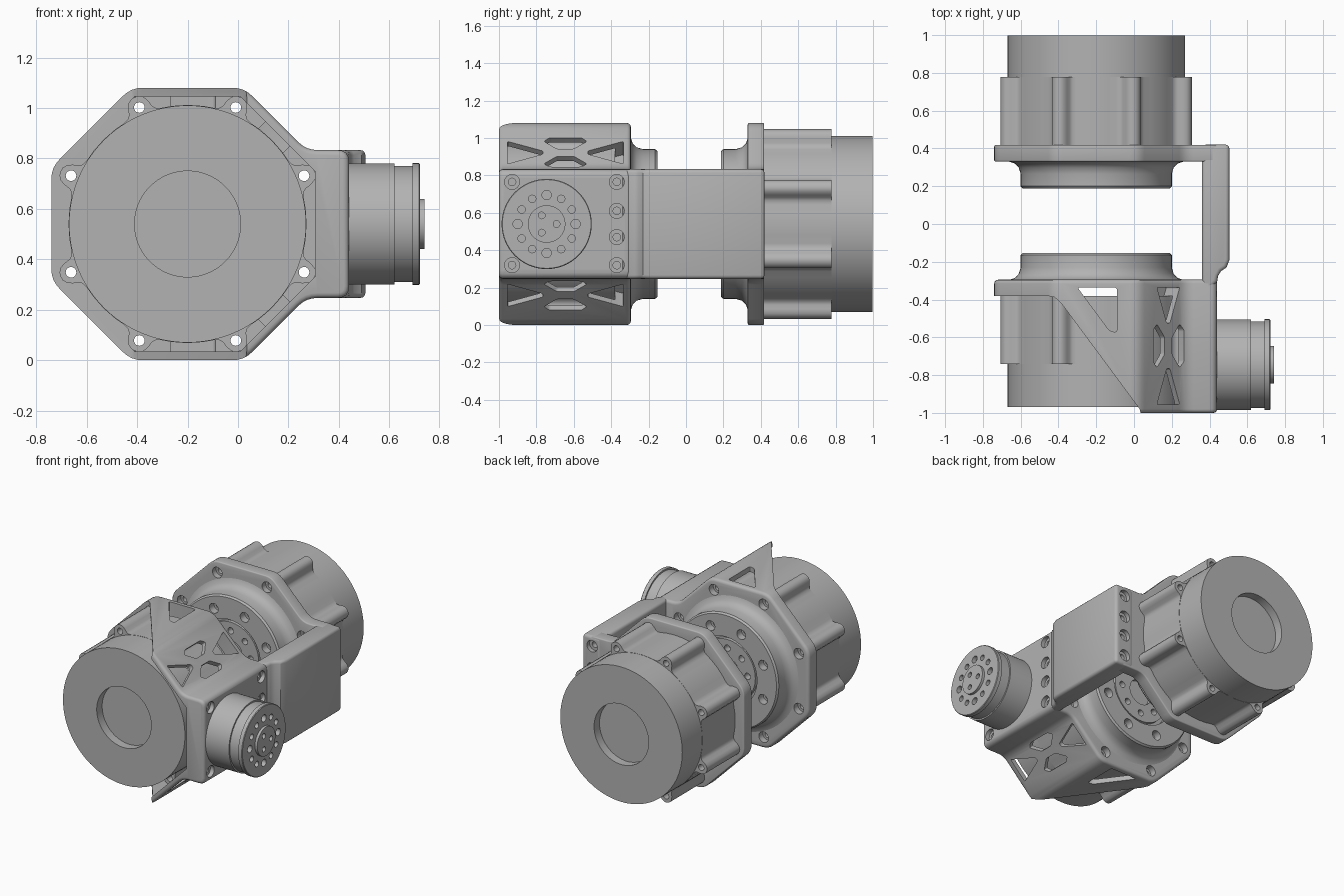
import bpy, bmesh
from math import cos, sin, pi, sqrt
from mathutils import Vector, Matrix

if "Cube" in bpy.data.objects:
    bpy.data.objects.remove(bpy.data.objects["Cube"], do_unlink=True)

grey = bpy.data.materials.new("machined_grey")
grey.use_nodes = True
grey.diffuse_color = (0.45, 0.45, 0.45, 1)
grey.node_tree.nodes["Principled BSDF"].inputs["Base Color"].default_value = grey.diffuse_color

X, Y, Z = Vector((1, 0, 0)), Vector((0, 1, 0)), Vector((0, 0, 1))
CX, CZ = -0.2, 0.54          # axis shared by the two large motors
HALF, NECK = 0.54, 0.293     # octagon half width, neck half height
FACES = [pi / 8 + k * pi / 4 for k in range(8)]


def frame(origin, u, v):
    """Local axes u, v and their normal, placed at origin."""
    m = Matrix((u, v, u.cross(v))).transposed().to_4x4()
    m.translation = Vector(origin)
    return m


def loft(bm, rings, m):
    """Closed solid through rings of equal length, capped at both ends."""
    vs = [[bm.verts.new(m @ Vector(p)) for p in ring] for ring in rings]
    n = len(vs[0])
    for a, b in zip(vs, vs[1:]):
        for i in range(n):
            bm.faces.new((a[i], a[(i + 1) % n], b[(i + 1) % n], b[i]))
    bm.faces.new(vs[0][::-1])
    bm.faces.new(vs[-1])


def prism(bm, pts, m, depth):
    loft(bm, [[(u, v, t) for u, v in pts] for t in (0, depth)], m)


def lathe(bm, profile, m, at=(0, 0), n=72):
    loft(bm, [[(at[0] + r * cos(2 * pi * i / n), at[1] + r * sin(2 * pi * i / n), t)
               for i in range(n)] for r, t in profile], m)


def build(name, fill):
    bm = bmesh.new()
    fill(bm)
    bmesh.ops.recalc_face_normals(bm, faces=bm.faces)
    me = bpy.data.meshes.new(name)
    bm.to_mesh(me)
    bm.free()
    me.materials.append(grey)
    ob = bpy.data.objects.new(name, me)
    bpy.context.collection.objects.link(ob)
    return ob


def finish(ob, cutters=(), bevel=0):
    """Bevel first, then cut, and bake the result."""
    if bevel:
        mod = ob.modifiers.new("edge_round", "BEVEL")
        mod.width, mod.segments, mod.angle_limit = bevel, 3, 1.0
    for c in cutters:
        mod = ob.modifiers.new("cut", "BOOLEAN")
        mod.object, mod.operation, mod.solver = c, "DIFFERENCE", "EXACT"
    dg = bpy.context.evaluated_depsgraph_get()
    ob.data = bpy.data.meshes.new_from_object(ob.evaluated_get(dg))
    ob.modifiers.clear()
    parts.append(ob)


def rounded(pts, d):
    """Replace each corner of a 2D outline by a short curve."""
    out, pts = [], [Vector(p) for p in pts]
    for i, p in enumerate(pts):
        a = p + (pts[i - 1] - p).normalized() * d
        b = p + (pts[(i + 1) % len(pts)] - p).normalized() * d
        for t in (0, 0.25, 0.5, 0.75, 1):
            out.append(a * (1 - t) ** 2 + p * 2 * t * (1 - t) + b * t * t)
    return out


def ring_points(r, n, turn=0.0):
    return [(r * cos(turn + 2 * pi * k / n), r * sin(turn + 2 * pi * k / n)) for k in range(n)]


parts = []


def plate_outline(right):
    """Octagon with a square neck towards the arm."""
    c = HALF * (sqrt(2) - 1)
    bend = HALF * sqrt(2) - NECK
    half = [(right, NECK), (bend, NECK), (c, HALF), (-c, HALF), (-HALF, c)]
    half[0] = (right - CX, NECK)
    pts = half + [(u, -v) for u, v in reversed(half)]
    return rounded([(u + CX, v + CZ) for u, v in pts], 0.045)


# Cutters
def bolt_holes(bm):
    m = frame((CX, -1.05, CZ), -X, Z)
    prof = [(0.021, 0), (0.021, 0.71), (0.037, 0.71), (0.037, 1.42), (0.021, 1.42), (0.021, 2.1)]
    for p in ring_points(0.5, 8, pi / 8):
        lathe(bm, prof, m, p, 20)


SCREW = [(0.04, 0.02), (0.04, -0.03), (0.02, -0.03), (0.02, -0.08)]
ROWS = (0.32, 0.47, 0.61, 0.765)


def side_screws(bm):
    spots = [(-0.37, z) for z in ROWS] + [(-0.93, ROWS[0]), (-0.93, ROWS[-1])]
    for p in spots:
        lathe(bm, SCREW, frame((0.44, 0, 0), Y, Z), p, 24)


def end_screws(bm):
    for z in ROWS:
        lathe(bm, SCREW, frame((0.43, 0.42, z), -X, Z), (0, 0), 24)


def cavity_shape(bm):
    pts = ring_points(0.505 / cos(pi / 8), 8, pi / 8)
    prism(bm, pts, frame((CX, -0.38, CZ), X, Z), 0.8)


def slant_shape(bm):
    pts = [(-0.46, -0.38), (-0.42, -0.388), (-0.385, -0.42), (0.03, -0.98), (0.06, -1.1),
           (-1, -1.1), (-1, -0.38)]
    prism(bm, pts, frame((0, 0, -0.2), X, Y), 1.5)


def lightening(bm):
    # triangular window through the top and bottom walls
    pts = rounded([(-0.3, -0.335), (-0.09, -0.335), (-0.09, -0.575), (-0.13, -0.565)], 0.018)
    prism(bm, pts, frame((0, 0, -0.2), X, Y), 1.5)
    # truss windows through both diagonal walls
    tri = [(0.31, 0.085), (0.31, -0.085), (0.12, -0.012), (0.12, 0.012)]
    trap = [(-0.085, 0.112), (0.085, 0.112), (0.115, 0.085), (0.045, 0.028),
            (-0.045, 0.028), (-0.115, 0.085)]
    for s in (1, -1):
        n = Vector((1, 0, s)).normalized()
        o = Vector((CX, -0.645, CZ)) + n * (HALF - 0.1)
        m = frame(o, Y, n.cross(Y))
        for f in (1, -1):
            prism(bm, rounded([(u * f, v) for u, v in tri], 0.01), m, 0.2)
            prism(bm, rounded([(u, v * f) for u, v in trap], 0.01), m, 0.2)


bolts = build("bolt_cutter", bolt_holes)
side = build("side_screw_cutter", side_screws)
end = build("end_screw_cutter", end_screws)
cavity = build("cavity_cutter", cavity_shape)
slant = build("slant_cutter", slant_shape)
windows = build("window_cutter", lightening)
cutters = [bolts, side, end, cavity, slant, windows]

# Front bracket, rear plate and the arm joining them
bracket = build("front_bracket", lambda bm: prism(
    bm, plate_outline(0.44), frame((0, -0.295, 0), X, Z), 0.705))
finish(bracket, [cavity, slant, windows, bolts, side], 0.02)

rear_plate = build("rear_plate", lambda bm: prism(
    bm, plate_outline(0.46), frame((0, 0.418, 0), X, Z), 0.088))
finish(rear_plate, [bolts, end], 0.008)

arm_path = [(0.36, -0.35), (0.4, -0.35), (0.44, -0.305), (0.445, -0.275), (0.46, -0.25),
            (0.49, -0.23), (0.505, -0.19), (0.505, 0.42), (0.36, 0.42)]
arm = build("side_arm", lambda bm: prism(
    bm, arm_path, frame((0, 0, CZ - NECK), X, Y), 2 * NECK))
finish(arm, [end], 0.02)


# Large motors: ribbed body, end cap and output collar
def body_outline():
    rib = [(-0.17, 0.472), (-0.125, 0.477), (-0.1, 0.49), (-0.085, 0.512), (-0.06, 0.533),
           (-0.03, 0.543)]
    rib = rib + [(0, 0.545)] + [(-a, r) for a, r in reversed(rib)]
    pts = []
    for f in FACES:
        pts += [(r * cos(f + a), r * sin(f + a)) for a, r in rib]
        pts += [(0.472 * cos(f + a), 0.472 * sin(f + a)) for a in (0.26, 0.39, 0.52)]
    return pts


COLLAR = [(0.46, -0.01), (0.46, 0), (0.43, 0.01), (0.41, 0.032), (0.4, 0.065), (0.4, 0.13),
          (0.39, 0.142), (0.24, 0.142), (0.24, 0.1), (0.215, 0.1), (0.215, 0.125),
          (0.09, 0.125), (0.09, 0.095)]


def motor(label, base, face, u, cap_len):
    m = frame((CX, base, CZ), u, Z)
    body = build(label + "_motor_body", lambda bm: prism(bm, body_outline(), m, 0.36))
    finish(body, [bolts])
    end_t = 0.36 + cap_len
    cap = [(0.47, 0.35), (0.47, end_t), (0.21, end_t), (0.21, end_t - 0.06)]
    finish(build(label + "_motor_cap", lambda bm: lathe(bm, cap, m, n=96)))

    cm = frame((CX, face, CZ), -u, Z)

    def holes(bm):
        for p in ring_points(0.31, 8, pi / 8):
            lathe(bm, [(0.034, 0.2), (0.034, 0.09), (0.018, 0.09), (0.018, 0.05)], cm, p, 20)
        for p in ring_points(0.155, 8):
            lathe(bm, [(0.022, 0.2), (0.022, 0.08)], cm, p, 16)
    cut = build(label + "_collar_cutter", holes)
    cutters.append(cut)
    finish(build(label + "_collar", lambda bm: lathe(bm, COLLAR, cm, n=96)), [cut])


motor("front", -0.38, -0.295, X, 0.23)
motor("rear", 0.418, 0.33, -X, 0.22)

# Small side motor with drilled output flange
sm = frame((0.42, -0.745, CZ), Y, Z)


def flange_holes(bm):
    for k, p in enumerate(ring_points(0.155, 12)):
        r = 0.025 if k % 3 == 0 else 0.02
        lathe(bm, [(r, 0.4), (r, 0.27)], sm, p, 16)
    for p in ring_points(0.053, 3):
        lathe(bm, [(0.018, 0.4), (0.018, 0.28)], sm, p, 16)


flange_cut = build("flange_cutter", flange_holes)
cutters.append(flange_cut)
side_profile = [(0.24, 0), (0.24, 0.2), (0.23, 0.2), (0.23, 0.272), (0.241, 0.272),
                (0.241, 0.298), (0.237, 0.302), (0.1, 0.302), (0.1, 0.32)]
finish(build("side_motor", lambda bm: lathe(bm, side_profile, sm, n=96)), [flange_cut])

# Remove cutters and smooth curved surfaces
for c in cutters:
    bpy.data.objects.remove(c, do_unlink=True)
bpy.ops.object.select_all(action="DESELECT")
for ob in parts:
    ob.select_set(True)
bpy.context.view_layer.objects.active = parts[0]
bpy.ops.object.shade_smooth_by_angle(angle=0.6)
